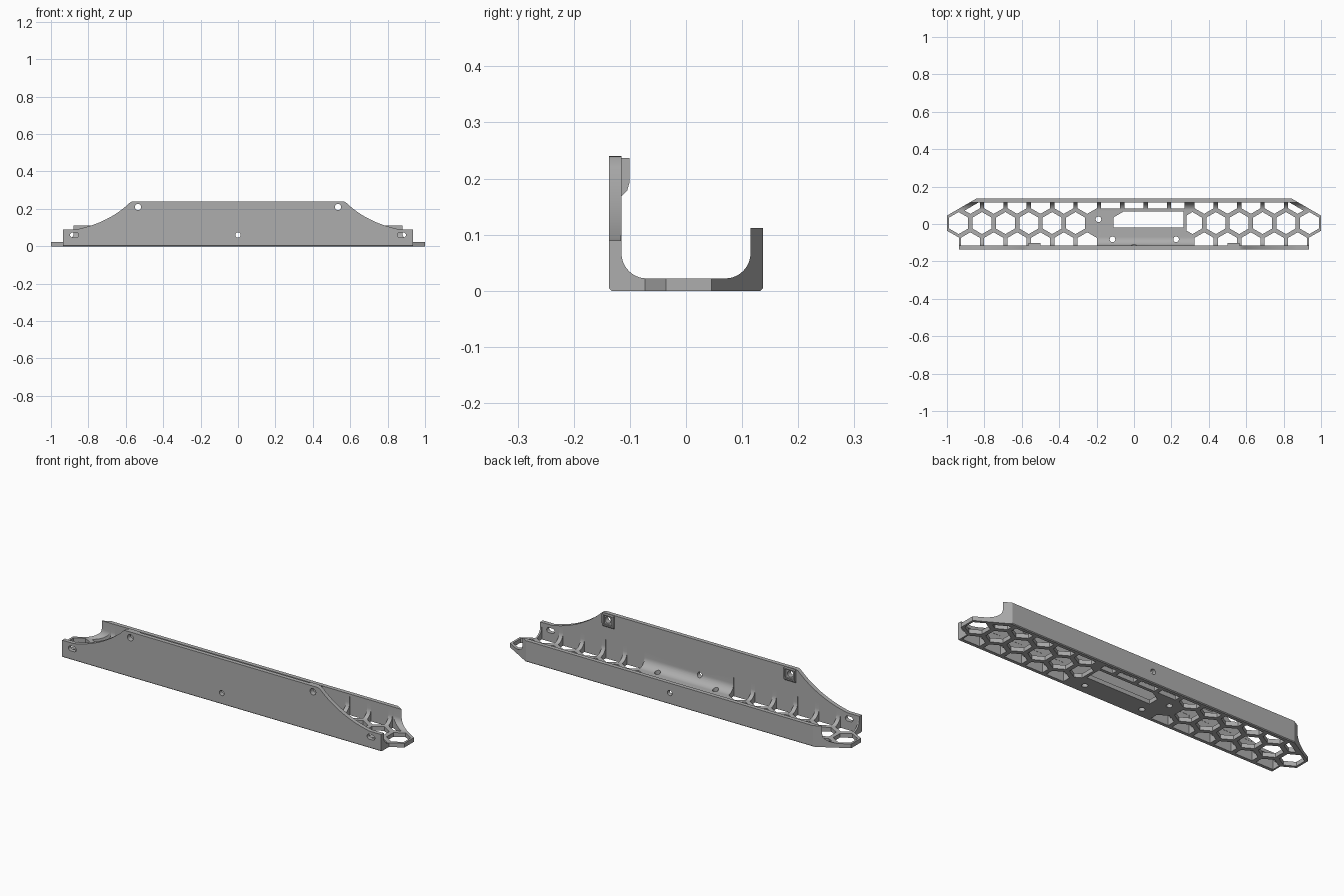
import bpy, bmesh, math

cube = bpy.data.objects.get("Cube")
if cube:
    bpy.data.objects.remove(cube)

PITCH = 0.125          # honeycomb spacing
HALF = 0.051           # half width of one cell
CELL_R = HALF / math.cos(math.pi / 6)
ROW = PITCH * math.sqrt(3) / 2
MID_Y = 0.005
WALL_IN = 0.115        # inner face of both walls
WALL_OUT = 0.137
CELL_END = 0.116       # cells stop just inside the walls

grey = bpy.data.materials.new("plain grey")
grey.use_nodes = True
grey.diffuse_color = (0.42, 0.42, 0.42, 1)
grey.node_tree.nodes["Principled BSDF"].inputs["Base Color"].default_value = (0.42, 0.42, 0.42, 1)


def prisms(name, axis, items):
    """One object made of extruded outlines: items are (points, low, high)."""
    place = {"x": lambda a, b, h: (h, a, b),
             "y": lambda a, b, h: (a, h, b),
             "z": lambda a, b, h: (a, b, h)}[axis]
    bm = bmesh.new()
    for pts, lo, hi in items:
        area = sum(p[0] * q[1] - q[0] * p[1] for p, q in zip(pts, pts[1:] + pts[:1]))
        if (area > 0) == (axis == "y"):
            pts = pts[::-1]          # keep every face pointing outward
        low = [bm.verts.new(place(a, b, lo)) for a, b in pts]
        high = [bm.verts.new(place(a, b, hi)) for a, b in pts]
        bm.faces.new(low[::-1])
        bm.faces.new(high)
        for i in range(len(pts)):
            j = (i + 1) % len(pts)
            bm.faces.new((low[i], low[j], high[j], high[i]))
    bm.normal_update()
    mesh = bpy.data.meshes.new(name)
    bm.to_mesh(mesh)
    bm.free()
    mesh.materials.append(grey)
    obj = bpy.data.objects.new(name, mesh)
    bpy.context.collection.objects.link(obj)
    return obj


def combine(target, tool, operation):
    """Apply a boolean with the first solver that gives a result."""
    tool.hide_render = True
    before = len(target.data.vertices)
    mod = target.modifiers.new("shape", "BOOLEAN")
    mod.operation = operation
    mod.object = tool
    for solver in ("EXACT", "MANIFOLD", "FLOAT"):
        mod.solver = solver
        bpy.context.view_layer.update()
        shaped = target.evaluated_get(bpy.context.evaluated_depsgraph_get())
        if len(shaped.data.vertices) not in (0, before):
            break
    bpy.context.view_layer.objects.active = target
    bpy.ops.object.modifier_apply(modifier=mod.name)
    bpy.data.objects.remove(tool)


def arc(cx, cy, r, start, end, n):
    return [(cx + r * math.cos(math.radians(start + (end - start) * i / n)),
             cy + r * math.sin(math.radians(start + (end - start) * i / n)))
            for i in range(n + 1)]


def circle(cx, cy, r, n=24):
    return arc(cx, cy, r, 0, 360, n)[:-1]


def hexagon(cx, cy):
    return arc(cx, cy, CELL_R, 30, 330, 5)


def clip(pts, a, b, c):
    """Keep the part of an outline where a*x + b*y <= c."""
    out = []
    for p, q in zip(pts, pts[1:] + pts[:1]):
        dp, dq = a * p[0] + b * p[1] - c, a * q[0] + b * q[1] - c
        if dp <= 0:
            out.append(p)
        if dp * dq < 0:
            t = dp / (dp - dq)
            out.append((p[0] + t * (q[0] - p[0]), p[1] + t * (q[1] - p[1])))
    return out


def mirror(pts):
    return [(-a, b) for a, b in pts]


# Channel section with filleted inner corners
R, FLOOR, CH = 0.045, 0.022, 0.004
section = [(-WALL_OUT, CH), (-WALL_OUT + CH, 0), (WALL_OUT - CH, 0), (WALL_OUT, CH),
           (WALL_OUT, 0.112), (WALL_IN, 0.112)]
section += arc(WALL_IN - R, FLOOR + R, R, 0, -90, 10)
section += arc(-WALL_IN + R, FLOOR + R, R, -90, -180, 10)
section += [(-WALL_IN, 0.24), (-WALL_OUT, 0.24)]
tray = prisms("channel_tray", "x", [(section, -1.1, 1.1)])

# Plan outline with pointed ends
side = [(0.935, -0.2), (0.935, -0.073), (1.0, -0.036), (1.0, 0.045), (0.841, WALL_OUT), (0.732, 0.2)]
combine(tray, prisms("plan_outline", "z", [(side + mirror(side)[::-1], -0.1, 0.4)]), "INTERSECT")

# Swept shoulders of the front wall
p0, p1, p2 = (0.575, 0.236), (0.69, 0.125), (0.865, 0.09)
curve = [tuple((1 - t) ** 2 * a + 2 * t * (1 - t) * b + t * t * c
               for a, b, c in zip(p0, p1, p2)) for t in [i / 14 for i in range(15)]]
shoulder = [(0.55, 0.3), (0.55, 0.2405), (0.565, 0.2395)] + curve + [(1.1, 0.09), (1.1, 0.3)]
combine(tray, prisms("shoulder_cutter", "y", [(s, -0.2, -0.05) for s in (shoulder, mirror(shoulder))]),
        "DIFFERENCE")

# Mounting bosses inside the front wall
boss = [(-0.125, 0.16), (-WALL_IN, 0.168), (-0.105, 0.178), (-0.101, 0.192), (-0.101, 0.237), (-0.125, 0.237)]
combine(tray, prisms("bosses", "x", [(boss, s * 0.532 - 0.033, s * 0.532 + 0.033) for s in (-1, 1)]), "UNION")

# Honeycomb cells, clipped by the walls, the slanted ends and the solid middle
cells = []
for k in range(6):
    x = (2.5 + k) * PITCH
    cells.append(hexagon(-x, MID_Y))
    cells.append(clip(hexagon(x, MID_Y), -1, 0, -0.28))
for k in range(-7, 8):
    x = k * PITCH
    back = clip(hexagon(x, MID_Y + ROW), 0, 1, CELL_END)
    if abs(k) == 7:
        back = clip(back, math.copysign(math.tan(math.pi / 6), k), 1, 0.595)
    if -1 <= k <= 2:
        back = clip(back, 0, -1, -0.083)
    if k == 2:
        back = clip(back, 1, 0, 0.27)
    cells.append(back)
    if k <= -2 or k >= 3:
        cells.append(clip(hexagon(x, MID_Y - ROW), 0, -1, CELL_END))

# Central window and screw holes in the floor
cells.append([(-0.11, -0.02), (0.265, -0.02), (0.265, 0.067), (-0.055, 0.067), (-0.11, 0.035)])
cells += [circle(x, y, 0.015) for x, y in ((-0.19, 0.025), (-0.115, -0.082), (0.225, -0.082))]
combine(tray, prisms("floor_cutter", "z", [(c, -0.05, 0.1) for c in cells]), "DIFFERENCE")

# Screw holes and end slots through the walls
holes = [(circle(0, 0.06, 0.014), -0.2, 0.2)]
for s in (-1, 1):
    x = s * 0.875
    slot = arc(x + 0.01, 0.06, 0.013, -90, 90, 10) + arc(x - 0.01, 0.06, 0.013, 90, 270, 10)
    holes += [(slot, -0.2, -0.05), (circle(s * 0.535, 0.21, 0.017), -0.2, -0.05)]
combine(tray, prisms("wall_cutter", "y", holes), "DIFFERENCE")

# Square nut seats in the bosses
seats = []
for s in (-1, 1):
    x, h = s * 0.532, 0.024
    seats.append(([(x - h, 0.186), (x + h, 0.186), (x + h, 0.232), (x - h, 0.232)], -0.11, -0.09))
combine(tray, prisms("seat_cutter", "y", seats), "DIFFERENCE")

bpy.ops.object.select_all(action="DESELECT")
tray.select_set(True)
bpy.context.view_layer.objects.active = tray
bpy.ops.object.shade_smooth_by_angle(angle=math.radians(25))
